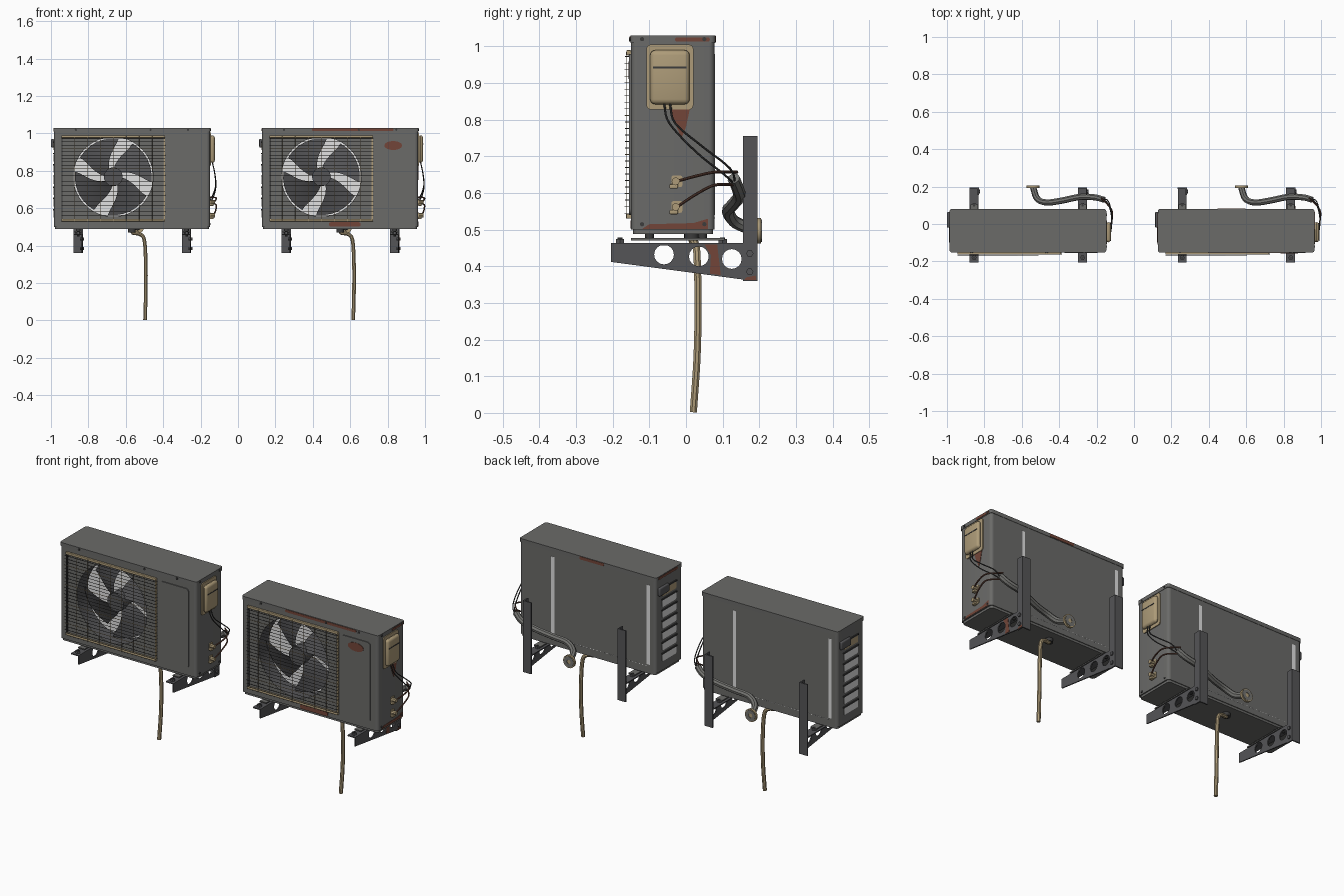
import bpy, bmesh, math
from mathutils import Vector

old = bpy.data.objects.get("Cube")
if old:
    bpy.data.objects.remove(old, do_unlink=True)


def material(name, r, g, b):
    m = bpy.data.materials.new(name)
    m.use_nodes = True
    m.diffuse_color = (r, g, b, 1)
    bsdf = next(n for n in m.node_tree.nodes if n.type == 'BSDF_PRINCIPLED')
    bsdf.inputs["Base Color"].default_value = (r, g, b, 1)
    bsdf.inputs["Roughness"].default_value = 0.7
    return m


BODY = material("casing grey", .145, .145, .14)
STEEL = material("bracket steel", .09, .09, .095)
DARK = material("dark metal", .045, .045, .045)
BEIGE = material("aged beige", .42, .33, .19)
RUST = material("rust", .17, .06, .04)
PALE = material("pale coil", .75, .75, .75)
COPPER = material("old copper", .11, .05, .035)
LAGGING = material("pipe lagging", .17, .17, .16)

origin = Vector((0, 0, 0))
parts = []


def add(name, mesh, mat):
    mesh.materials.clear()
    mesh.materials.append(mat)
    ob = bpy.data.objects.new(name, mesh)
    bpy.context.collection.objects.link(ob)
    ob.location = origin
    parts.append(ob)


def from_bm(name, bm, mat):
    mesh = bpy.data.meshes.new(name)
    bm.to_mesh(mesh)
    bm.free()
    add(name, mesh, mat)


def curve_mesh(loops, cyclic, **settings):
    cu = bpy.data.curves.new("helper", 'CURVE')
    for key, val in settings.items():
        setattr(cu, key, val)
    for pts in loops:
        sp = cu.splines.new('POLY')
        sp.points.add(len(pts) - 1)
        for p, co in zip(sp.points, pts):
            p.co = (*co, 0, 1) if len(co) == 2 else (*co, 1)
        sp.use_cyclic_u = cyclic
    ob = bpy.data.objects.new("helper", cu)
    bpy.context.collection.objects.link(ob)
    bpy.context.view_layer.update()
    mesh = bpy.data.meshes.new_from_object(ob.evaluated_get(bpy.context.evaluated_depsgraph_get()))
    bpy.data.objects.remove(ob)
    return mesh


def circle(u, v, r, n=24, squash=1):
    return [(u + r * math.cos(2 * math.pi * i / n), v + squash * r * math.sin(2 * math.pi * i / n)) for i in range(n)]


def rrect(u0, v0, u1, v1, r, n=5):
    corners = [(u1 - r, v1 - r), (u0 + r, v1 - r), (u0 + r, v0 + r), (u1 - r, v0 + r)]
    return [(u + r * math.cos((k + i / n) * math.pi / 2), v + r * math.sin((k + i / n) * math.pi / 2))
            for k, (u, v) in enumerate(corners) for i in range(n + 1)]


AXES = {'xy': (0, 1, 2), 'xz': (0, 2, 1), 'yz': (2, 0, 1)}


def plate(name, mat, plane, w0, w1, *loops):
    """Flat outline with holes, thick from w0 to w1 across its plane."""
    mesh = curve_mesh(loops, True, dimensions='2D', fill_mode='BOTH', extrude=(w1 - w0) / 2)
    bm = bmesh.new()
    bm.from_mesh(mesh)
    bmesh.ops.remove_doubles(bm, verts=bm.verts, dist=1e-5)
    for v in bm.verts:
        c = (v.co.x, v.co.y, v.co.z + (w0 + w1) / 2)
        v.co = [c[i] for i in AXES[plane]]
    bmesh.ops.recalc_face_normals(bm, faces=bm.faces)
    from_bm(name, bm, mat)


def box(name, mat, lo, hi, bevel=0):
    lo, hi = Vector(lo), Vector(hi)
    bm = bmesh.new()
    bmesh.ops.create_cube(bm, size=1)
    for v in bm.verts:
        v.co = (lo + hi) / 2 + v.co * (hi - lo)
    if bevel:
        bmesh.ops.bevel(bm, geom=bm.edges[:], offset=bevel, segments=3, profile=.5, affect='EDGES')
    from_bm(name, bm, mat)


def wires(name, mat, r, paths, res=1):
    add(name, curve_mesh(paths, False, dimensions='3D', bevel_depth=r, bevel_resolution=res, use_fill_caps=True), mat)


def tube(name, mat, r, pts, steps=5):
    """Round pipe following a smooth path through the points."""
    p = [Vector(q) for q in pts]
    p = [2 * p[0] - p[1]] + p + [2 * p[-1] - p[-2]]
    path = [p[-2]]
    for a, b, c, d in reversed(list(zip(p, p[1:], p[2:], p[3:]))):
        for i in range(steps - 1, -1, -1):
            t = i / steps
            path.append(.5 * (2 * b + (c - a) * t + (2 * a - 5 * b + 4 * c - d) * t * t + (3 * b - a - 3 * c + d) * t ** 3))
    wires(name, mat, r, [path], 2)


W, FRONT, BACK = .417, -.15, .078
FX, FZ, FR = -.1, .768, .213          # fan centre and radius


def fan():
    bm = bmesh.new()
    for k in range(4):
        rows = []
        for i in range(7):
            t = i / 6
            r = .04 + t * (FR - .048)
            row = []
            for j in range(7):
                s = j / 6
                a = math.radians(90 * k - 8 + 38 * (1 - t) ** 1.5 + (58 + 10 * t) * s)
                row.append(bm.verts.new((FX + r * math.cos(a), -.10 + .06 * s * (.5 + .5 * t), FZ + r * math.sin(a))))
            rows.append(row)
        for ra, rb in zip(rows, rows[1:]):
            for j in range(6):
                bm.faces.new((ra[j], ra[j + 1], rb[j + 1], rb[j]))
    from_bm("fan_blades", bm, STEEL)
    plate("fan_hub", STEEL, 'xz', -.12, -.05, circle(FX, FZ, .05))
    plate("fan_motor", DARK, 'xz', -.05, .05, circle(FX, FZ, .042))
    plate("fan_shroud", STEEL, 'xz', -.145, -.06, circle(FX, FZ, FR + .006, 48), circle(FX, FZ, FR, 48))


def casing():
    # rounded end walls, then front with the fan opening and a closed back
    r = .016
    outer, inner = rrect(-W, FRONT, W, BACK, r), rrect(-W + .006, FRONT + .006, W - .006, BACK - .006, r - .006)
    wall = outer[-6:] + outer[:6] + (inner[-6:] + inner[:6])[::-1]
    for side in (-1, 1):
        plate("end_wall", BODY, 'xy', .5, 1.012, [(side * u, v) for u, v in wall])
    sheet = [(-W + r, .5), (W - r, .5), (W - r, 1.012), (-W + r, 1.012)]
    plate("front_panel", BODY, 'xz', FRONT, FRONT + .006, sheet, circle(FX, FZ, FR, 48))
    plate("back_panel", BODY, 'xz', BACK - .006, BACK, sheet)
    plate("lid", BODY, 'xy', 1.01, 1.03, rrect(-W - .002, FRONT - .002, W + .002, BACK + .002, .012))
    plate("base_tray", BODY, 'xy', .488, .502, rrect(-W + .006, FRONT + .006, W - .006, BACK - .004, .015))
    plate("front_service_panel", BODY, 'xz', FRONT - .005, FRONT + .002, rrect(.195, .54, .372, .98, .018))
    box("inner_divider", STEEL, (.235, -.14, .5), (.24, .07, 1.01))
    for x in (-.3, .1, .3):
        plate("lid_screw", DARK, 'xz', FRONT - .006, FRONT, circle(x, 1.019, .006, 8))
    for y in (-.12, .05):
        plate("base_screw", DARK, 'yz', W, W + .003, circle(y, .515, .006, 8))
        plate("lid_side_screw", DARK, 'yz', W, W + .005, circle(y, 1.02, .006, 8))
    # pale coil behind the fan, showing at the back in two strips and a dotted line
    box("coil", PALE, (-.4, .05, .505), (.23, .07, 1.005))
    for x in (-.38, .205):
        box("coil_end_strip", PALE, (x, BACK - .002, .54), (x + .02, BACK + .001, .98))
    wires("coil_dots", PALE, .0018, [[(x / 100, BACK, .532), (x / 100 + .007, BACK, .532)] for x in range(-36, 21, 2)])
    # left vents and handle
    for i in range(7):
        z = .55 + i * .06
        plate("left_vent", BEIGE if i == 6 else PALE, 'yz', -W - .003, -W + .001, rrect(-.095, z, .025, z + .038, .005, 2))
        box("left_vent_louvre", DARK, (-W - .006, -.1, z + .039), (-W, .03, z + .046))
    box("left_handle", STEEL, (-.433, -.02, .925), (-W, .065, .97), .006)


def grille():
    x0, x1, z0, z1 = -.378, .177, .53, .985
    y = -.166
    rows = [[(x0, y, z0 + .015 + i * .0178), (x1, y, z0 + .015 + i * .0178), (x1, FRONT, z0 + .015 + i * .0178)]
            for i in range(25)]
    wires("grille_rows", DARK, .0013, [row for i, row in enumerate(rows) if i % 6 != 3])
    wires("grille_worn_rows", BEIGE, .0014, rows[3::6])
    cols = [[(x0 + (x1 - x0) * i / 8, y + .003, z0), (x0 + (x1 - x0) * i / 8, y + .003, z1)] for i in range(1, 8)]
    wires("grille_columns", BEIGE, .0012, cols)
    box("grille_top_bar", BEIGE, (x0, -.163, z1 - .009), (x1, FRONT, z1 + .005), .003)
    box("grille_bottom_bar", BEIGE, (x0, -.163, z0), (x1, FRONT, z0 + .013), .003)
    box("grille_right_bar", BEIGE, (x1 - .009, -.156, z0), (x1, FRONT, z1))
    box("grille_left_bar", DARK, (x0, -.156, z0), (x0 + .008, FRONT, z1))


def services():
    # valve cover on the right side
    plate("valve_plate", BEIGE, 'yz', W - .002, W + .005, rrect(-.108, .828, .02, 1.005, .012))
    box("valve_cover", BEIGE, (W, -.098, .842), (.443, .01, .99), .014)
    box("valve_cover_slot", DARK, (.4425, -.09, .94), (.4445, .002, .945))
    # cables, copper lines and valves
    for d in (0, .016):
        tube("cable", DARK, .003, [(.43, -.06 + d, .845), (.442, -.045 + d, .79), (.448, .03 + d, .71 + d),
                                   (.43, .105 + d, .65 + d), (.4, .135, .62)])
    for z, rise in ((.632, .025), (.562, .06)):
        tube("copper_line", COPPER, .004, [(.438, -.025, z), (.45, .03, z + rise * .6), (.445, .08, z + rise), (.39, .14, z + rise)])
        plate("valve_body", BEIGE, 'yz', W - .002, .445, circle(-.028, z, .011, 8))
        box("valve_cap", BEIGE, (W, -.045, z - .02), (.436, -.022, z - .008), .003)
        plate("valve_flange", BEIGE, 'yz', W, W + .004, rrect(-.04, z - .016, -.01, z + .016, .005, 2))
    # lagged pipe run to the wall
    tube("lagged_pipe", LAGGING, .017, [(.405, .13, .64), (.36, .142, .61), (.28, .145, .59), (.18, .125, .565),
                                        (.1, .115, .55), (.05, .135, .52), (.028, .195, .497)])
    plate("wall_flange", BEIGE, 'xz', .193, .205, circle(.028, .497, .035))
    plate("wall_flange_back", LAGGING, 'xz', .203, .207, circle(.028, .497, .031, 8), circle(.028, .497, .012, 8))
    # drain hose
    tube("drain_hose", BEIGE, .0105, [(0, .015, .49), (.005, .018, .468), (.04, .025, .462), (.066, .03, .43),
                                      (.074, .033, .3), (.074, .03, .15), (.07, .02, .002)])
    plate("drain_collar", DARK, 'xy', .47, .49, circle(0, .015, .02, 16))


def bracket(x, rusty):
    web = [(-.205, .462), (-.205, .412), (.17, .362), (.17, .462)]
    holes = [circle(y, z, .027, 16) for y, z in ((-.06, .432), (.035, .427), (.125, .42))]
    plate("bracket_web", STEEL, 'yz', x + .018, x + .024, web, *holes)
    box("bracket_shelf", STEEL, (x - .024, -.205, .457), (x + .024, .19, .463))
    box("bracket_post", STEEL, (x - .025, .188, .36), (x + .025, .195, .755))
    box("bracket_post_side", STEEL, (x + .018, .155, .36), (x + .025, .195, .755))
    box("mounting_foot", BODY, (x - .02, -.15, .471), (x + .02, .105, .477))
    for y in (-.1, .045):
        plate("foot_pad", DARK, 'xy', .476, .49, circle(x, y, .012, 12))
    for y in (-.18, .1):
        plate("foot_bolt", DARK, 'xy', .45, .478, circle(x, y, .007, 8))
        plate("foot_nut", STEEL, 'xy', .462, .474, circle(x, y, .013, 6))
    for z in (.385, .435):
        plate("post_bolt", STEEL, 'yz', x + .01, x + .031, circle(.174, z, .01, 6))
    if rusty:
        plate("bracket_rust", RUST, 'yz', x + .024, x + .0255, [(.05, .46), (.085, .46), (.095, .376), (.065, .38), (.068, .43)])
        plate("post_rust", RUST, 'yz', x + .025, x + .0265, [(.158, .362), (.192, .362), (.19, .375), (.165, .37)])


def rust():
    plate("lid_front_rust", RUST, 'xz', FRONT - .004, FRONT - .001, rrect(-.15, 1.013, .285, 1.027, .006))
    plate("lid_back_rust", RUST, 'xz', BACK + .001, BACK + .004, rrect(-.1, 1.012, .05, 1.028, .006))
    plate("lid_left_rust", RUST, 'yz', -W - .004, -W - .001, rrect(-.11, 1.013, .06, 1.026, .006))
    plate("lid_right_rust", RUST, 'yz', W + .001, W + .004, rrect(-.03, 1.013, .065, 1.025, .006))
    plate("panel_rust", RUST, 'xz', FRONT - .0065, FRONT - .004, circle(.284, .935, .048, 16, .5))
    plate("lower_rust", RUST, 'xz', FRONT - .002, FRONT + .001, rrect(-.06, .503, .11, .525, .009))
    plate("side_rust", RUST, 'yz', W, W + .002, [(-.045, .828), (.01, .828), (0, .78), (-.012, .75), (-.03, .79)])
    plate("side_base_rust", RUST, 'yz', W, W + .002, [(-.12, .502), (.06, .502), (.06, .53), (.02, .518), (-.1, .515)])


for centre, worn in ((-.567, False), (.546, True)):
    origin = Vector((centre, 0, 0))
    casing()
    fan()
    grille()
    services()
    for bx in (-.288, .292):
        bracket(bx, worn and bx > 0)
    if worn:
        rust()

bpy.ops.object.select_all(action='DESELECT')
for ob in parts:
    ob.select_set(True)
bpy.context.view_layer.objects.active = parts[0]
bpy.ops.object.shade_smooth_by_angle(angle=math.radians(35))
